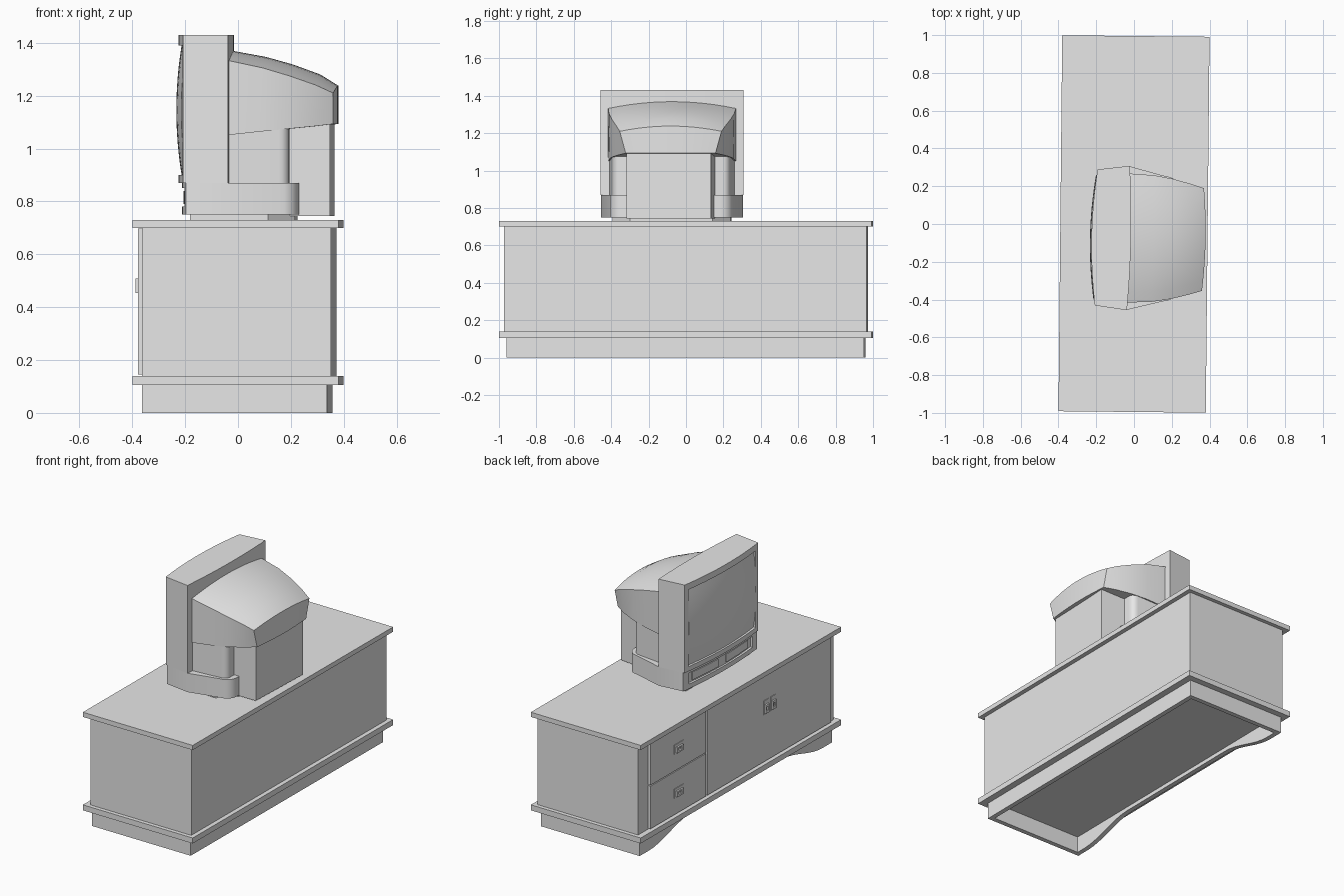
import bpy, bmesh, math
from mathutils import Vector

cube = bpy.data.objects.get("Cube")
if cube:
    bpy.data.objects.remove(cube, do_unlink=True)

grey = bpy.data.materials.new("plain_grey")
grey.use_nodes = True
grey.diffuse_color = (0.8, 0.8, 0.8, 1)
grey.node_tree.nodes["Principled BSDF"].inputs["Base Color"].default_value = (0.8, 0.8, 0.8, 1)

CABINET = (Vector((0, 0, 0)), -0.01)      # placement: location, turn about z
TV = (Vector((0, -0.075, 0)), -0.02)


def finish(name, bm, place, smooth=False):
    bmesh.ops.recalc_face_normals(bm, faces=bm.faces)
    mesh = bpy.data.meshes.new(name)
    bm.to_mesh(mesh)
    bm.free()
    mesh.materials.append(grey)
    ob = bpy.data.objects.new(name, mesh)
    ob.location, ob.rotation_euler.z = place[0], place[1]
    bpy.context.collection.objects.link(ob)
    if smooth:
        select(ob)
        bpy.ops.object.shade_smooth_by_angle(angle=math.radians(35))
    return ob


def select(ob):
    bpy.ops.object.select_all(action="DESELECT")
    ob.select_set(True)
    bpy.context.view_layer.objects.active = ob


def box(name, x, y, z, place=CABINET):
    outline = [(x[0], y[0]), (x[1], y[0]), (x[1], y[1]), (x[0], y[1])]
    return prism(name, outline, z, place)


def prism(name, outline, z, place=TV, smooth=False):
    """Plan outline (x, y) extruded between two heights."""
    bm = bmesh.new()
    face = bm.faces.new([bm.verts.new((x, y, z[0])) for x, y in outline])
    top = bmesh.ops.extrude_face_region(bm, geom=[face])["geom"]
    bmesh.ops.translate(bm, vec=(0, 0, z[1] - z[0]),
                        verts=[v for v in top if isinstance(v, bmesh.types.BMVert)])
    return finish(name, bm, place, smooth)


def arc(x_end, x_mid, half, n=16):
    """Shallow bow across the width, from -half to +half."""
    us = [2 * i / n - 1 for i in range(n + 1)]
    return [(x_end + (x_mid - x_end) * (1 - u * u), u * half) for u in us]


def mirrored(side):
    """Close an outline from points on the +y side, running front to back."""
    return side + [(x, -y) for x, y in reversed(side)]


def cut(ob, cutter):
    cutter.hide_render = True
    mod = ob.modifiers.new("cut", "BOOLEAN")
    mod.operation, mod.object, mod.solver = "DIFFERENCE", cutter, "EXACT"
    select(ob)
    bpy.ops.object.modifier_apply(modifier=mod.name)
    bpy.data.objects.remove(cutter, do_unlink=True)


# Cabinet carcass and slabs
box("cabinet_top", (-0.39, 0.39), (-0.995, 0.995), (0.70, 0.73))
box("cabinet_body", (-0.354, 0.362), (-0.97, 0.97), (0.14, 0.70))
box("cabinet_bottom_slab", (-0.39, 0.39), (-0.995, 0.995), (0.105, 0.14))

# Plinth: three boards and an arched front apron
box("plinth_back", (0.317, 0.347), (-0.955, 0.955), (0, 0.105))
for s, side in ((1, "left"), (-1, "right")):
    box("plinth_end_" + side, (-0.33, 0.317), sorted((s * 0.925, s * 0.955)), (0, 0.105))
half = [(0.955, 0.105), (0.955, 0), (0.86, 0)]
for i in range(1, 9):
    t = i / 8
    half.append((0.86 - 0.40 * t, 0.08 * (3 * t * t - 2 * t ** 3)))
bm = bmesh.new()
profile = half + [(-y, z) for y, z in reversed(half)]
apron = bm.faces.new([bm.verts.new((-0.354, y, z)) for y, z in profile])
ext = bmesh.ops.extrude_face_region(bm, geom=[apron])["geom"]
bmesh.ops.translate(bm, vec=(0.03, 0, 0),
                    verts=[v for v in ext if isinstance(v, bmesh.types.BMVert)])
finish("plinth_apron", bm, CABINET)

# Drawers and door panel
box("drawer_lower", (-0.37, -0.35), (0.32, 0.87), (0.145, 0.417))
box("drawer_upper", (-0.37, -0.35), (0.32, 0.87), (0.423, 0.698))
box("door_panel", (-0.37, -0.35), (-0.92, 0.305), (0.145, 0.698))


def handle(name, y, z, w, h):
    """Back plate with a raised rectangular pull."""
    box(name + "_plate", (-0.374, -0.368), (y - w, y + w), (z - h, z + h))
    pull = box(name + "_pull", (-0.384, -0.372), (y - w * 0.7, y + w * 0.7),
               (z - h * 0.8, z + h * 0.4))
    cut(pull, box("pull_cutter", (-0.5, -0.2), (y - w * 0.35, y + w * 0.35),
                  (z - h * 0.45, z + h * 0.1)))


handle("drawer_handle_lower", 0.59, 0.28, 0.045, 0.03)
handle("drawer_handle_upper", 0.59, 0.56, 0.045, 0.03)
handle("door_handle_left", -0.275, 0.49, 0.024, 0.045)
handle("door_handle_right", -0.345, 0.49, 0.024, 0.045)

# Television front frame with a recess for the screen
front = arc(-0.20, -0.225, 0.36)
rear = arc(-0.03, -0.016, 0.382)
frame = prism("screen_frame", front + rear[::-1], (0.87, 1.43), TV, True)
recess = arc(-0.175, -0.195, 0.33) + [(-0.4, 0.33), (-0.4, -0.33)]
cut(frame, prism("recess_cutter", recess, (0.90, 1.39)))

# Bulging screen
bm = bmesh.new()
bmesh.ops.create_grid(bm, x_segments=16, y_segments=12, size=1)
for v in bm.verts:
    u, w = v.co.x, v.co.y
    v.co = (-0.188 - 0.025 * (1 - u * u) - 0.02 * (1 - w * w), u * 0.33, 1.145 + w * 0.245)
rim = bmesh.ops.extrude_edge_only(bm, edges=[e for e in bm.edges if e.is_boundary])["geom"]
for v in rim:
    if isinstance(v, bmesh.types.BMVert):
        v.co.x = -0.17
finish("screen", bm, TV, True)

# Lower housing with rounded rear corners and a control recess
corner = [(0.165 + 0.07 * math.sin(a), 0.26 + 0.07 * math.cos(a))
          for a in [math.pi / 2 * i / 6 for i in range(7)]]
base_front = arc(-0.19, -0.212, 0.36)
base = prism("lower_housing", base_front + mirrored([(-0.03, 0.38)] + corner),
             (0.75, 0.87), TV, True)
panel = arc(-0.18, -0.20, 0.31) + [(-0.4, 0.31), (-0.4, -0.31)]
cut(base, prism("panel_cutter", panel, (0.78, 0.85)))
for s, side in ((1, "left"), (-1, "right")):
    lid = [(x - 0.006, y) for x, y in arc(-0.18, -0.20, 0.31) if 0.03 < s * y < 0.3]
    prism("control_lid_" + side, lid + [(x + 0.009, y) for x, y in lid[::-1]], (0.79, 0.84))
prism("foot", mirrored([(-0.175, 0.315), (0.12, 0.315), (0.22, 0.22)]), (0.73, 0.75))

# Rear housing below the hood
shoulder = [(0.16 + 0.04 * math.sin(a), 0.275 + 0.04 * math.cos(a))
            for a in [math.pi / 2 * i / 5 for i in range(6)]]
prism("rear_housing", mirrored([(-0.04, 0.335)] + shoulder), (0.86, 1.075), TV, True)
prism("rear_box", [(0.1, -0.24), (0.352, -0.235), (0.36, 0.215), (0.1, 0.245)], (0.745, 1.1))

# Hood lofted along x: x, half width top, half width bottom, side z, centre z, bottom z
sections = [(-0.04, 0.342, 0.342, 1.335, 1.373, 1.05),
            (0.10, 0.335, 0.330, 1.305, 1.347, 1.065),
            (0.20, 0.318, 0.310, 1.275, 1.318, 1.075),
            (0.30, 0.292, 0.275, 1.240, 1.280, 1.085),
            (0.365, 0.272, 0.240, 1.210, 1.238, 1.093)]
bm = bmesh.new()
rings = []
for x, wt, wb, zs, zc, zb in sections:
    bow = 0.014 * max(0, x) / 0.365
    ring = []
    for i in range(13):
        u = i / 6 - 1
        ring.append(bm.verts.new((x + bow * (1 - u * u), u * wt, zs + (zc - zs) * (1 - u * u))))
    for i in range(13):
        u = 1 - i / 6
        ring.append(bm.verts.new((x + bow * (1 - u * u), u * wb, zb)))
    rings.append(ring)
for a, b in zip(rings, rings[1:]):
    for i in range(len(a)):
        j = (i + 1) % len(a)
        bm.faces.new((a[i], a[j], b[j], b[i]))
for ring in (rings[0], rings[-1]):
    for i in range(12):
        bm.faces.new((ring[i], ring[i + 1], ring[24 - i], ring[25 - i]))
finish("hood", bm, TV, True)
